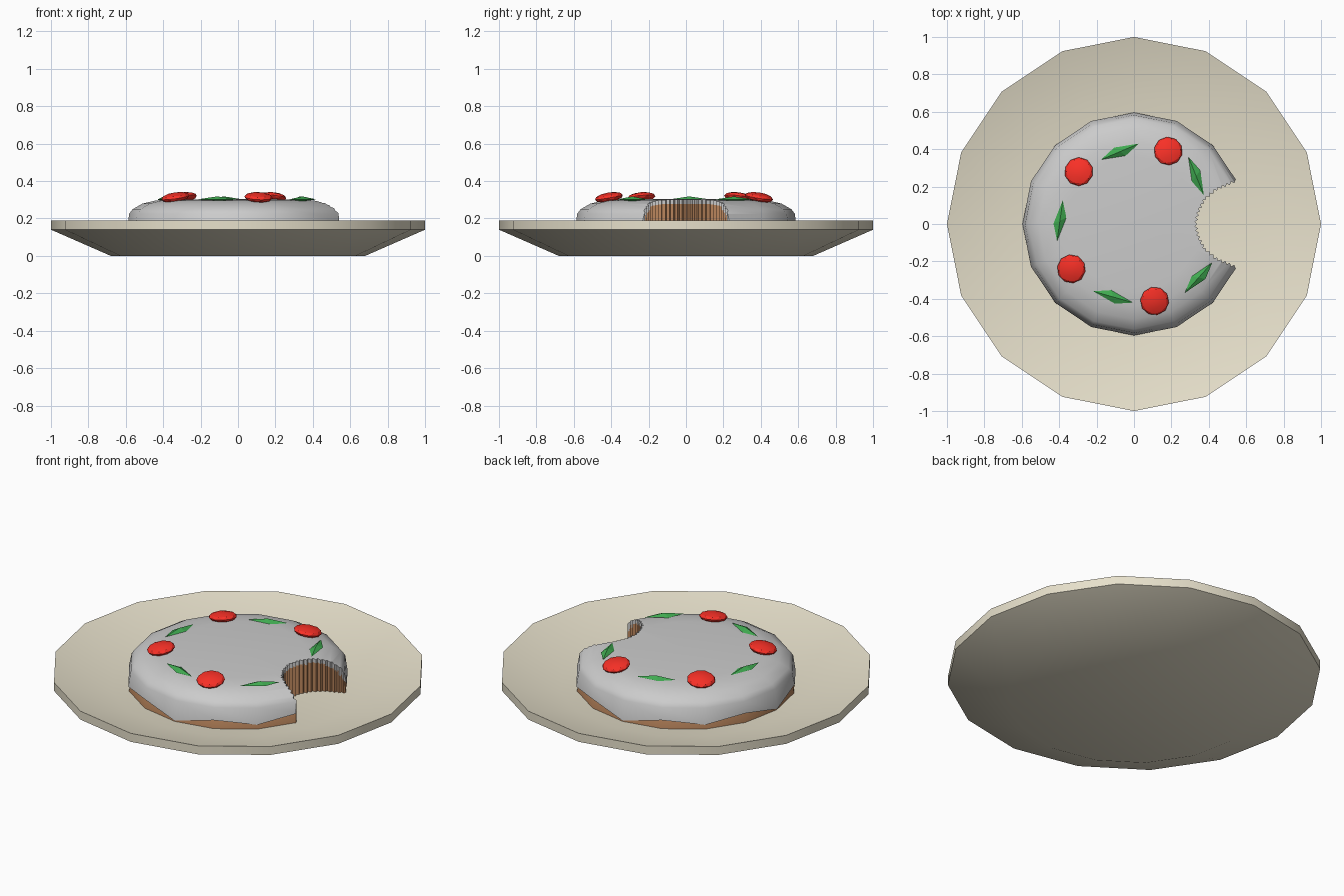
import bpy, bmesh, math
from mathutils import Vector, Matrix

if "Cube" in bpy.data.objects:
    bpy.data.objects.remove(bpy.data.objects["Cube"])


def material(name, rgb):
    m = bpy.data.materials.new(name)
    m.diffuse_color = (*rgb, 1)
    m.use_nodes = True
    m.node_tree.nodes["Principled BSDF"].inputs["Base Color"].default_value = m.diffuse_color
    return m


CREAM = material("cream", (0.80, 0.75, 0.60))
BROWN = material("brown", (0.50, 0.24, 0.11))
RED = material("red", (0.95, 0.03, 0.02))
GREEN = material("green", (0.05, 0.40, 0.08))


def finish(bm, name, mat=None):
    bmesh.ops.recalc_face_normals(bm, faces=bm.faces)
    me = bpy.data.meshes.new(name)
    bm.to_mesh(me)
    bm.free()
    ob = bpy.data.objects.new(name, me)
    bpy.context.collection.objects.link(ob)
    if mat:
        me.materials.append(mat)
    return ob


def activate(ob):
    bpy.ops.object.select_all(action='DESELECT')
    ob.select_set(True)
    bpy.context.view_layer.objects.active = ob


def smooth(ob, deg=30):
    activate(ob)
    bpy.ops.object.shade_smooth_by_angle(angle=math.radians(deg))


def revolve(profile, n=16, lift=None):
    """Closed solid of revolution; the profile starts and ends on the axis."""
    bm = bmesh.new()
    rings = []
    for k, (r, z) in enumerate(profile):
        if r == 0:
            rings.append([bm.verts.new((0, 0, z))] * n)
            continue
        rings.append([bm.verts.new((r * math.cos(2 * math.pi * i / n),
                                    r * math.sin(2 * math.pi * i / n),
                                    z + (lift(i) if lift and k == lift_ring else 0)))
                      for i in range(n)])
    for a, b in zip(rings, rings[1:]):
        for i in range(n):
            j = (i + 1) % n
            bm.faces.new(list(dict.fromkeys((a[i], a[j], b[j], b[i]))))
    return bm


# plate with a shallow well
lift_ring = -1
plate = finish(revolve([(0, 0), (0.68, 0), (1, 0.14), (1, 0.19),
                        (0.68, 0.105), (0, 0.105)]), "plate", CREAM)
smooth(plate)

# sponge body
sponge = finish(revolve([(0, 0.10), (0.592, 0.10), (0.585, 0.17), (0.555, 0.232),
                         (0.49, 0.264), (0.42, 0.276), (0, 0.28)]), "sponge", BROWN)

# icing shell with an uneven lower edge
lift_ring = 6
icing = finish(revolve([(0, 0.304), (0.36, 0.302), (0.44, 0.296), (0.51, 0.28),
                        (0.563, 0.25), (0.582, 0.225), (0.596, 0.112),
                        (0.57, 0.19), (0.53, 0.235), (0.45, 0.267), (0, 0.274)],
                       lift=lambda i: (0.0, 0.045, 0.02, 0.05)[i % 4]), "icing")

# jagged cutter for the bite
half = [(0.70, 0.30), (0.545, 0.230), (0.44, 0.185), (0.38, 0.135), (0.345, 0.07), (0.33, 0)]
path = [Vector(p) for p in half] + [Vector((x, -y)) for x, y in half[-2::-1]]
outline, k = [], 0
for a, b in zip(path, path[1:]):
    steps = max(2, round((b - a).length / 0.013))
    for s in range(steps):
        p = a.lerp(b, s / steps)
        p += (p - Vector((0.6, 0))).normalized() * (0.007 if k % 2 else -0.007)
        outline.append(p)
        k += 1
outline.append(path[-1])
bm = bmesh.new()
face = bm.faces.new([bm.verts.new((p.x, p.y, 0)) for p in outline])
ext = bmesh.ops.extrude_face_region(bm, geom=[face])
bmesh.ops.translate(bm, vec=(0, 0, 0.6),
                    verts=[v for v in ext["geom"] if isinstance(v, bmesh.types.BMVert)])
cutter = finish(bm, "bite_cutter")
cutter.hide_render = True
for ob in (sponge, icing):
    activate(ob)
    mod = ob.modifiers.new("bite", 'BOOLEAN')
    mod.operation = 'DIFFERENCE'
    mod.solver = 'EXACT'
    mod.object = cutter
    bpy.ops.object.modifier_apply(modifier=mod.name)
    smooth(ob)
bpy.data.objects.remove(cutter)

# flattened cherries, leaning outward with the icing
for i, (x, y) in enumerate([(-0.295, 0.28), (0.183, 0.39), (-0.335, -0.24), (0.11, -0.412)]):
    bm = bmesh.new()
    bmesh.ops.create_icosphere(bm, subdivisions=2, radius=0.077)
    tilt = Matrix.Rotation(math.radians(10), 4, Vector((-y, x, 0)))
    bmesh.ops.transform(bm, verts=bm.verts,
                        matrix=Matrix.Translation((x, y, 0.313)) @ tilt
                        @ Matrix.Diagonal((1, 1, 0.34, 1)) @ Matrix.Rotation(i * 0.7, 4, 'Z'))
    smooth(finish(bm, f"cherry_{i + 1}", RED), 20)

# pointed leaves with a raised ridge
for i, (x, y, deg) in enumerate([(-0.075, 0.387, 23), (0.332, 0.257, -68), (-0.396, 0.018, 82),
                                 (-0.112, -0.39, -16), (0.345, -0.287, 48)]):
    bm = bmesh.new()
    tips = [bm.verts.new((s * 0.11, 0, -0.002)) for s in (-1, 1)]
    mid = [bm.verts.new(c) for c in ((-0.02, 0.032, -0.003), (0, 0, 0.014),
                                     (0.02, -0.032, -0.003), (0, 0, -0.012))]
    for t in tips:
        for j in range(4):
            bm.faces.new((t, mid[j], mid[(j + 1) % 4]))
    bmesh.ops.transform(bm, verts=bm.verts, matrix=Matrix.Translation((x, y, 0.304))
                        @ Matrix.Rotation(math.radians(deg), 4, 'Z'))
    finish(bm, f"leaf_{i + 1}", GREEN)
